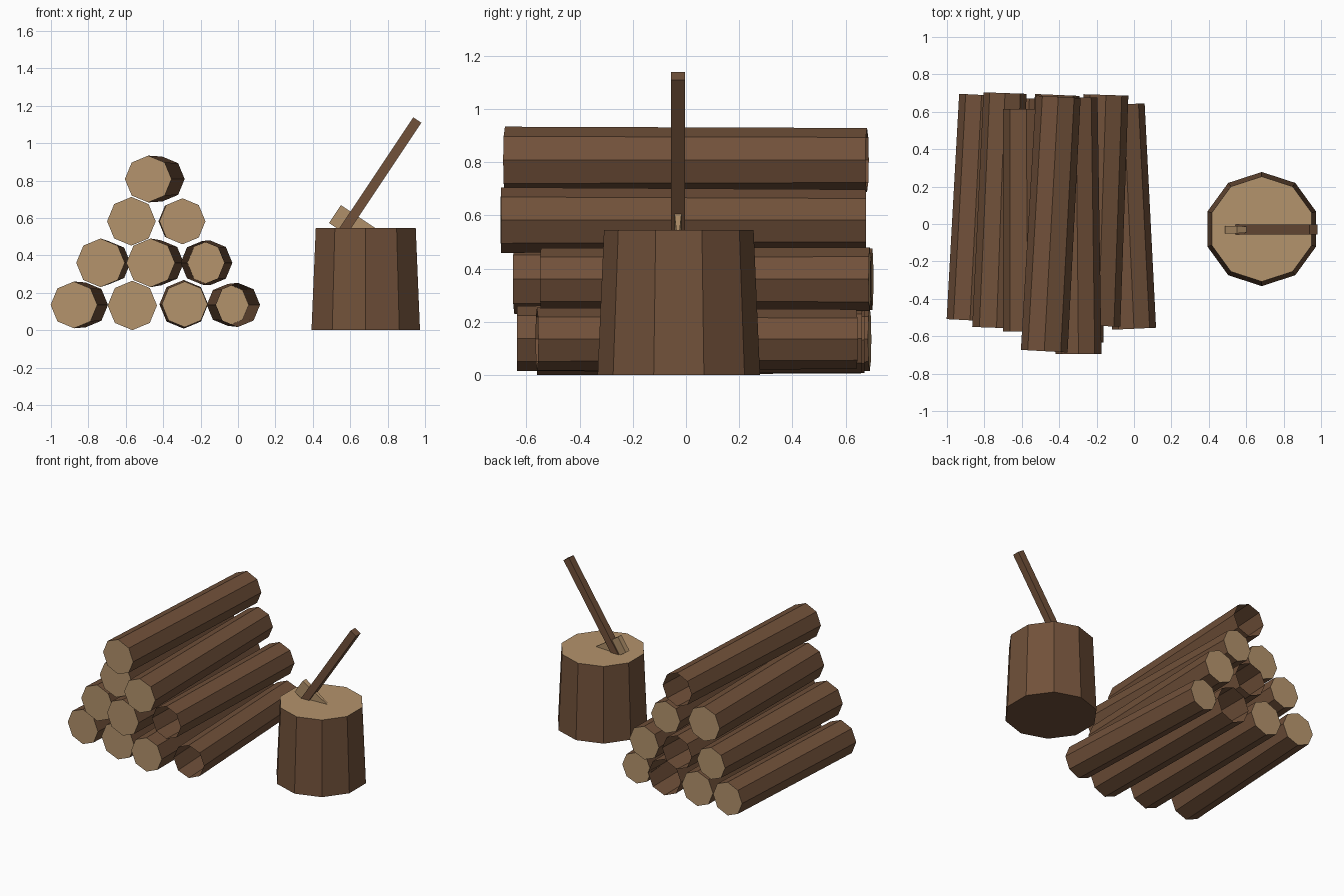
import bpy
import bmesh
import math
from mathutils import Vector, Matrix

cube = bpy.data.objects.get("Cube")
if cube:
    bpy.data.objects.remove(cube, do_unlink=True)


def make_material(name, color):
    mat = bpy.data.materials.new(name)
    mat.use_nodes = True
    mat.diffuse_color = color
    mat.node_tree.nodes["Principled BSDF"].inputs["Base Color"].default_value = color
    return mat


bark = make_material("brown bark", (0.165, 0.082, 0.042, 1))
wood = make_material("pale cut wood", (0.456, 0.292, 0.15, 1))


def finish(name, bm, *mats):
    bmesh.ops.recalc_face_normals(bm, faces=bm.faces)
    mesh = bpy.data.meshes.new(name)
    bm.to_mesh(mesh)
    bm.free()
    for mat in mats:
        mesh.materials.append(mat)
    obj = bpy.data.objects.new(name, mesh)
    bpy.context.collection.objects.link(obj)
    return obj


def frustum(start, end, r_start, r_end, sides, phase=0.0):
    """Faceted tapered cylinder between two points; returns bmesh and both caps."""
    bm = bmesh.new()
    axis = (end - start).normalized()
    side = Vector((1, 0, 0))
    side = (side - axis * side.dot(axis)).normalized()
    up = axis.cross(side)
    rings = []
    for centre, radius in ((start, r_start), (end, r_end)):
        ring = []
        for i in range(sides):
            a = phase + math.tau * i / sides
            ring.append(bm.verts.new(centre + radius * (side * math.cos(a) + up * math.sin(a))))
        rings.append(ring)
    for i in range(sides):
        j = (i + 1) % sides
        bm.faces.new((rings[0][i], rings[0][j], rings[1][j], rings[1][i]))
    caps = [bm.faces.new(ring) for ring in rings]
    return bm, caps


# Stacked logs: front x, y, radius; back x, y, radius; height; open end
logs = [
    (-0.877, -0.515, 0.125, -0.815, 0.69, 0.12, 0.135, None),
    (-0.565, -0.56, 0.132, -0.56, 0.67, 0.125, 0.132, None),
    (-0.285, -0.635, 0.122, -0.29, 0.66, 0.13, 0.138, "back"),
    (0.0, -0.56, 0.118, -0.055, 0.64, 0.112, 0.135, "front"),
    (-0.735, -0.555, 0.13, -0.69, 0.70, 0.115, 0.36, None),
    (-0.467, -0.645, 0.13, -0.41, 0.69, 0.12, 0.36, "back"),
    (-0.19, -0.545, 0.117, -0.15, 0.69, 0.12, 0.36, "front"),
    (-0.57, -0.575, 0.13, -0.575, 0.615, 0.125, 0.582, None),
    (-0.297, -0.695, 0.123, -0.31, 0.675, 0.115, 0.582, None),
    (-0.48, -0.68, 0.125, -0.405, 0.68, 0.12, 0.808, "back"),
]
for n, (x0, y0, r0, x1, y1, r1, z, opening) in enumerate(logs, 1):
    bm, caps = frustum(Vector((x0, y0, z)), Vector((x1, y1, z)), r0, r1, 8)
    for cap, end in zip(caps, ("front", "back")):
        cap.material_index = 1
        if end == opening:
            bmesh.ops.delete(bm, geom=[cap], context="FACES_ONLY")
    finish(f"log_{n}", bm, bark, wood)

# Chopping stump with a pale top
bm, caps = frustum(Vector((0.683, -0.027, 0)), Vector((0.683, -0.027, 0.545)),
                   0.305, 0.281, 10, math.pi / 2)
caps[1].material_index = 1
finish("chopping_stump", bm, bark, wood)

# Axe lies in a tilted frame: local x toward the blade, local z up the handle
tilt = math.atan2(0.385, 0.578)
frame = Matrix.Translation((0.59, -0.03, 0.57)) @ Matrix.Rotation(tilt, 4, "Y")


def tilted_box(name, low, high, mat, blade_width=1.0):
    bm = bmesh.new()
    bmesh.ops.create_cube(bm, size=1)
    for v in bm.verts:
        taper = blade_width if v.co.x > 0 else 1
        v.co = Vector([l + (h - l) * (c + 0.5) for l, h, c in zip(low, high, v.co)])
        v.co.y *= taper
    bm.transform(frame)
    return finish(name, bm, mat)


tilted_box("axe_handle", (-0.026, -0.026, -0.06), (0.026, 0.026, 0.665), bark)
tilted_box("axe_head", (-0.088, -0.02, -0.055), (0.19, 0.02, 0.06), wood, 0.15)
